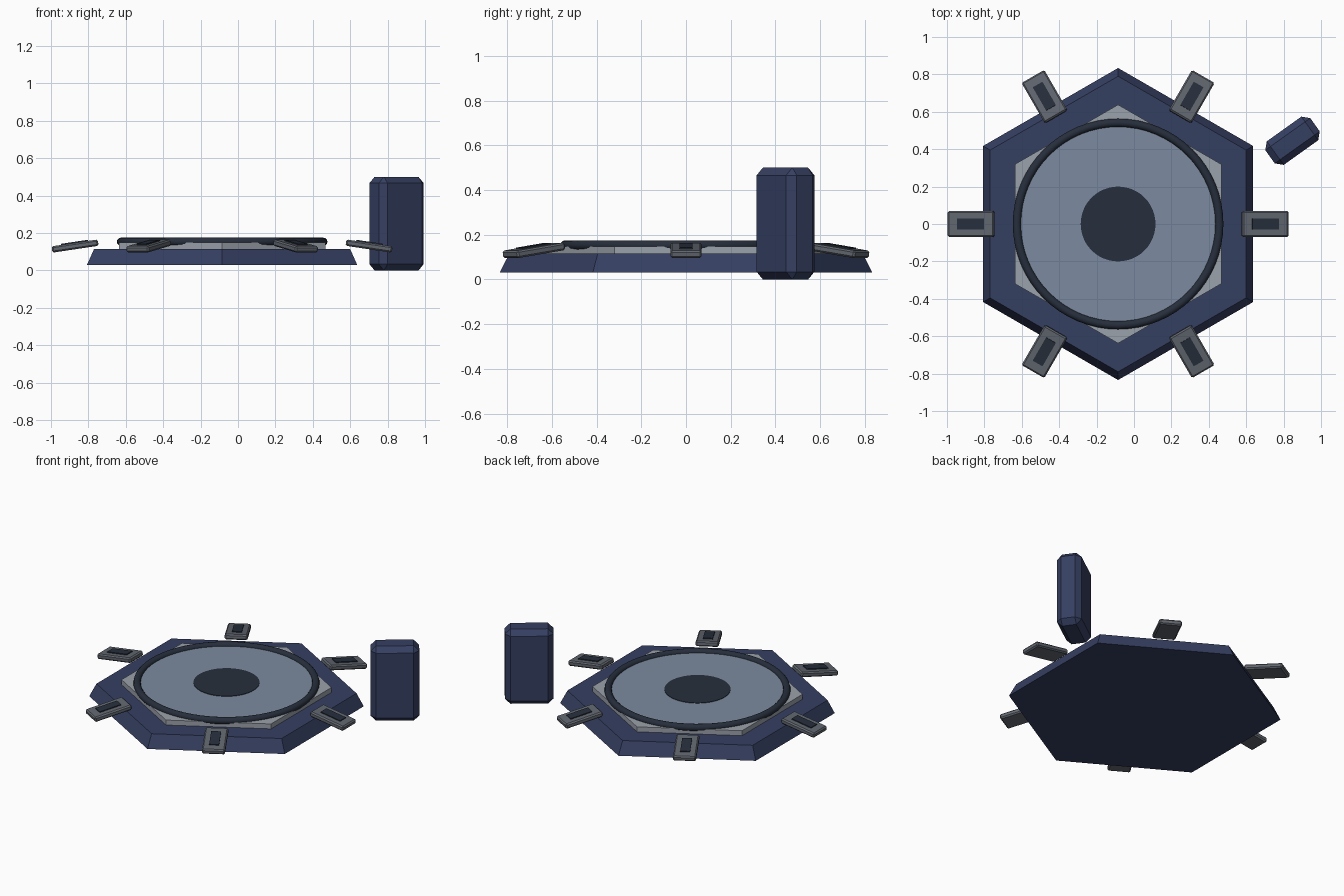
import bpy
from math import radians, cos, sin

if "Cube" in bpy.data.objects:
    bpy.data.objects.remove(bpy.data.objects["Cube"])

CX = -0.085  # platform centre in x


def mat(name, rgba):
    m = bpy.data.materials.new(name)
    m.diffuse_color = rgba
    m.use_nodes = True
    m.node_tree.nodes["Principled BSDF"].inputs["Base Color"].default_value = m.diffuse_color
    return m


NAVY = mat("navy", (0.036, 0.05, 0.12, 1))
DARK = mat("dark", (0.02, 0.028, 0.045, 1))
PALE = mat("pale_grey", (0.33, 0.36, 0.41, 1))
STEEL = mat("steel", (0.12, 0.135, 0.16, 1))
FILM = mat("glass", (0.2, 0.26, 0.35, 0.3))


def finish(name, material, bevel=0):
    o = bpy.context.object
    o.name = name
    o.data.materials.append(material)
    if bevel:
        b = o.modifiers.new("bevel", "BEVEL")
        b.width, b.segments = bevel, 1
    return o


def frustum(name, material, sides, r1, r2, z0, z1):
    bpy.ops.mesh.primitive_cone_add(vertices=sides, radius1=r1, radius2=r2,
                                    depth=z1 - z0, location=(CX, 0, (z0 + z1) / 2))
    return finish(name, material)


def box(name, material, size, loc, rot, bevel):
    bpy.ops.mesh.primitive_cube_add(size=1, location=loc, rotation=rot)
    o = bpy.context.object
    o.scale = size
    bpy.ops.object.transform_apply(location=False, rotation=False, scale=True)
    return finish(name, material, bevel)


# Stepped hexagonal platform
frustum("base", NAVY, 6, 0.834, 0.79, 0.03, 0.115)
frustum("upper_step", PALE, 6, 0.638, 0.638, 0.115, 0.148)

# Round pad with rim and dark centre
frustum("pad_film", FILM, 64, 0.53, 0.53, 0.148, 0.155)
frustum("pad_centre", DARK, 48, 0.2, 0.2, 0.148, 0.158)
bpy.ops.mesh.primitive_torus_add(major_radius=0.541, minor_radius=0.022,
                                 major_segments=64, minor_segments=12,
                                 location=(CX, 0, 0.153))
finish("pad_rim", DARK)
bpy.ops.object.shade_smooth_by_angle(angle=radians(40))

# Six tilted clamps, each with a dark inlay
TILT = radians(8.5)
for i in range(6):
    a = radians(60 * i)

    def at(r, z):
        return (CX + r * cos(a), r * sin(a), z)

    rot = (0, TILT, a)
    box(f"clamp_{i}", STEEL, (0.25, 0.14, 0.034), at(0.786, 0.13), rot, 0.008)
    box(f"clamp_inlay_{i}", DARK, (0.145, 0.06, 0.016),
        at(0.786 + 0.015 * sin(TILT), 0.13 + 0.015 * cos(TILT)), rot, 0)

# Chamfered upright console beside the platform
box("console", NAVY, (0.295, 0.155, 0.5), (0.8475, 0.445, 0.25),
    (0, 0, radians(35.5)), 0.034)
